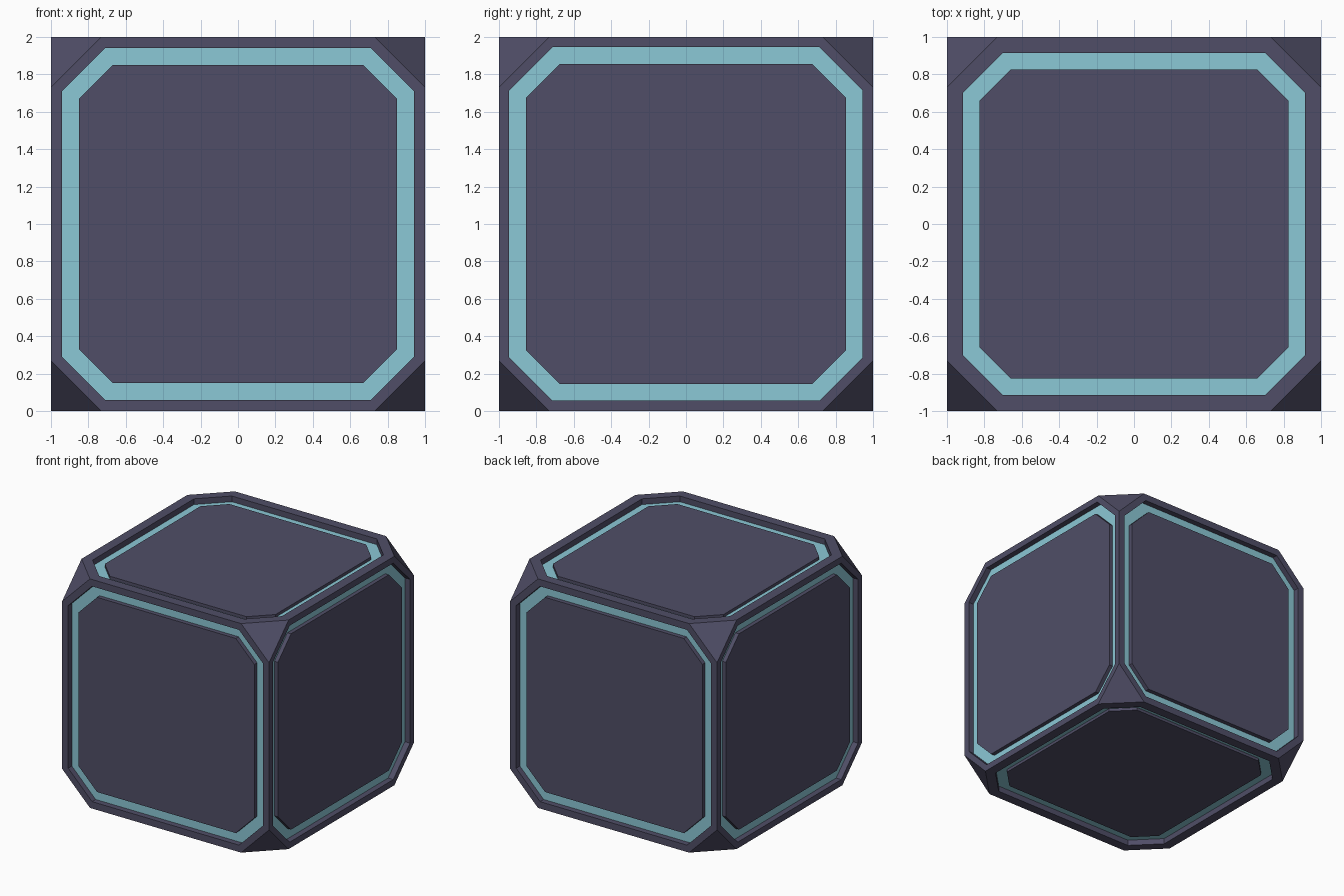
import bpy, bmesh
from math import radians
from itertools import product
from mathutils import Matrix, Vector

if "Cube" in bpy.data.objects:
    bpy.data.objects.remove(bpy.data.objects["Cube"])

CUT = 0.73      # where the corner cuts meet the cube edges
FLOOR = 0.05    # depth of the light groove


def material(name, rgb):
    m = bpy.data.materials.new(name)
    m.diffuse_color = (*rgb, 1)
    m.use_nodes = True
    m.node_tree.nodes["Principled BSDF"].inputs["Base Color"].default_value = m.diffuse_color
    return m


dark = material("dark_metal", (0.08, 0.076, 0.135))
teal = material("teal_light", (0.26, 0.58, 0.67))


def octagon(bm, mat, r, c, depth):
    """Square of half size r with corners cut at c, sunk below the cube face."""
    pts = [(r, -c), (r, c), (c, r), (-c, r), (-r, c), (-r, -c), (-c, -r), (c, -r)]
    return [bm.verts.new(mat @ Vector((x, y, 1 - depth))) for x, y in pts]


def bridge(bm, a, b):
    for i in range(8):
        j = (i + 1) % 8
        bm.faces.new((a[i], a[j], b[j], b[i]))


def finish(bm, name, mat):
    bmesh.ops.remove_doubles(bm, verts=bm.verts, dist=1e-4)
    bmesh.ops.translate(bm, verts=bm.verts, vec=(0, 0, 1))
    me = bpy.data.meshes.new(name)
    bm.to_mesh(me)
    bm.free()
    me.materials.append(mat)
    bpy.context.collection.objects.link(bpy.data.objects.new(name, me))


# Cube sides: orientation, rim (half size, cut), panel (half size, cut), panel depth
def rot(a, axis):
    return Matrix.Rotation(radians(a), 3, axis)


tip = rot(90, 'X')
ends = ((0.915, 0.70), (0.825, 0.66), 0.025)
fronts = ((0.94, 0.71), (0.85, 0.67), 0.012)
flanks = ((0.945, 0.715), (0.855, 0.675), 0.015)
sides = {
    "top": (Matrix.Identity(3), *ends),
    "bottom": (rot(180, 'X'), *ends),
    "front": (tip, *fronts),
    "right": (rot(90, 'Z') @ tip, *flanks),
    "back": (rot(180, 'Z') @ tip, *fronts),
    "left": (rot(270, 'Z') @ tip, *flanks),
}

frame = bmesh.new()
for name, (m, rim, inner, sunk) in sides.items():
    # Flat rim and groove outer wall
    edge = octagon(frame, m, 1, CUT, 0)
    lip = octagon(frame, m, *rim, 0)
    bridge(frame, edge, lip)
    bridge(frame, lip, octagon(frame, m, *rim, FLOOR))

    # Teal strip on the groove floor
    strip = bmesh.new()
    bridge(strip, octagon(strip, m, *rim, FLOOR), octagon(strip, m, *inner, FLOOR))
    finish(strip, name + "_light_strip", teal)

    # Raised centre panel
    panel = bmesh.new()
    cap = octagon(panel, m, *inner, sunk)
    bridge(panel, octagon(panel, m, *inner, FLOOR), cap)
    panel.faces.new(cap)
    finish(panel, name + "_panel", dark)

# Triangular cut corners
for x, y, z in product((-1, 1), repeat=3):
    tri = [(x * CUT, y, z), (x, y * CUT, z), (x, y, z * CUT)]
    if x * y * z < 0:
        tri.reverse()
    f = frame.faces.new([frame.verts.new(p) for p in tri])
    f.normal_update()
    if f.normal.dot(Vector((x, y, z))) < 0:
        f.normal_flip()
finish(frame, "frame", dark)
